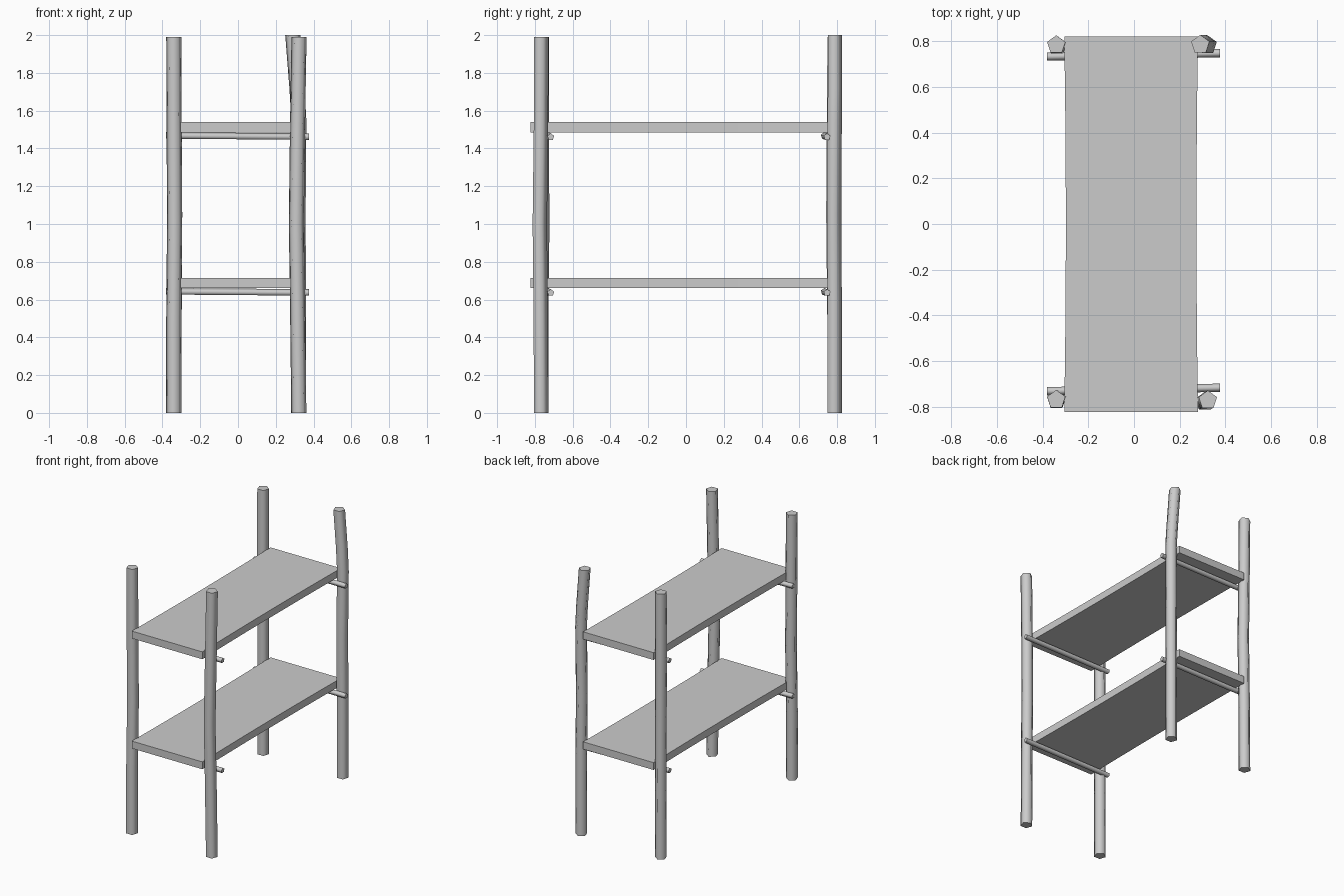
import bpy, bmesh, math
from mathutils import Vector

if "Cube" in bpy.data.objects:
    bpy.data.objects.remove(bpy.data.objects["Cube"])


def finish(name, bm, smooth=True):
    bmesh.ops.recalc_face_normals(bm, faces=bm.faces)
    mesh = bpy.data.meshes.new(name)
    bm.to_mesh(mesh)
    bm.free()
    ob = bpy.data.objects.new(name, mesh)
    bpy.context.collection.objects.link(ob)
    if smooth:
        bpy.ops.object.select_all(action='DESELECT')
        ob.select_set(True)
        bpy.context.view_layer.objects.active = ob
        bpy.ops.object.shade_smooth_by_angle(angle=math.radians(80))
    return ob


def pole(name, path, radius, u, v, sides=5):
    """Loft a pentagon section, lying in directions u and v, along a path."""
    bm = bmesh.new()
    u, v = Vector(u), Vector(v)
    rings = []
    for p in path:
        ring = []
        for i in range(sides):
            a = math.pi / 2 + math.tau * i / sides
            ring.append(bm.verts.new(Vector(p) + radius * (u * math.cos(a) + v * math.sin(a))))
        rings.append(ring)
    for r0, r1 in zip(rings, rings[1:]):
        for i in range(sides):
            j = (i + 1) % sides
            bm.faces.new((r0[i], r0[j], r1[j], r1[i]))
    bm.faces.new(rings[0])
    bm.faces.new(rings[-1])
    return finish(name, bm)


# Four slightly crooked posts
posts = {
    "front_left_post": [(-.34, -.77, 0), (-.34, -.77, .5), (-.336, -.765, 1),
                        (-.338, -.768, 1.5), (-.34, -.768, 1.99)],
    "front_right_post": [(.322, -.77, 0), (.315, -.774, .6), (.309, -.778, 1),
                         (.315, -.772, 1.5), (.323, -.77, 1.99)],
    "back_left_post": [(-.34, .783, 0), (-.338, .782, .5), (-.335, .776, 1.05),
                       (-.338, .779, 1.5), (-.34, .783, 1.99)],
    "back_right_post": [(.32, .783, 0), (.32, .783, .6), (.318, .78, 1.05),
                        (.322, .783, 1.55), (.312, .785, 1.72), (.29, .785, 2)],
}
for name, path in posts.items():
    pole(name, path, .042, (1, 0, 0), (0, 1, 0))

for level, z in (("lower", .66), ("upper", 1.485)):
    # Shelf board with gently hollowed long edges
    bm = bmesh.new()
    ys = [-.823 + 1.643 * i / 6 for i in range(7)]
    dip = [.007 * (1 - (y / .823) ** 2) for y in ys]
    outline = [(.28 - d, y) for y, d in zip(ys, dip)]
    outline += [(-.305 + d, y) for y, d in reversed(list(zip(ys, dip)))]
    face = bm.faces.new([bm.verts.new((x, y, z)) for x, y in outline])
    ext = bmesh.ops.extrude_face_region(bm, geom=[face])
    bmesh.ops.translate(bm, vec=(0, 0, .055),
                        verts=[e for e in ext["geom"] if isinstance(e, bmesh.types.BMVert)])
    finish(level + "_shelf", bm, smooth=False)

    # Cross rungs under the board ends
    for end, y in (("front", -.731), ("back", .732)):
        pole(f"{level}_{end}_rung",
             [(-.38, y, z - .018), (.376, y + .015, z - .024)],
             .019, (0, 1, 0), (0, 0, 1))
